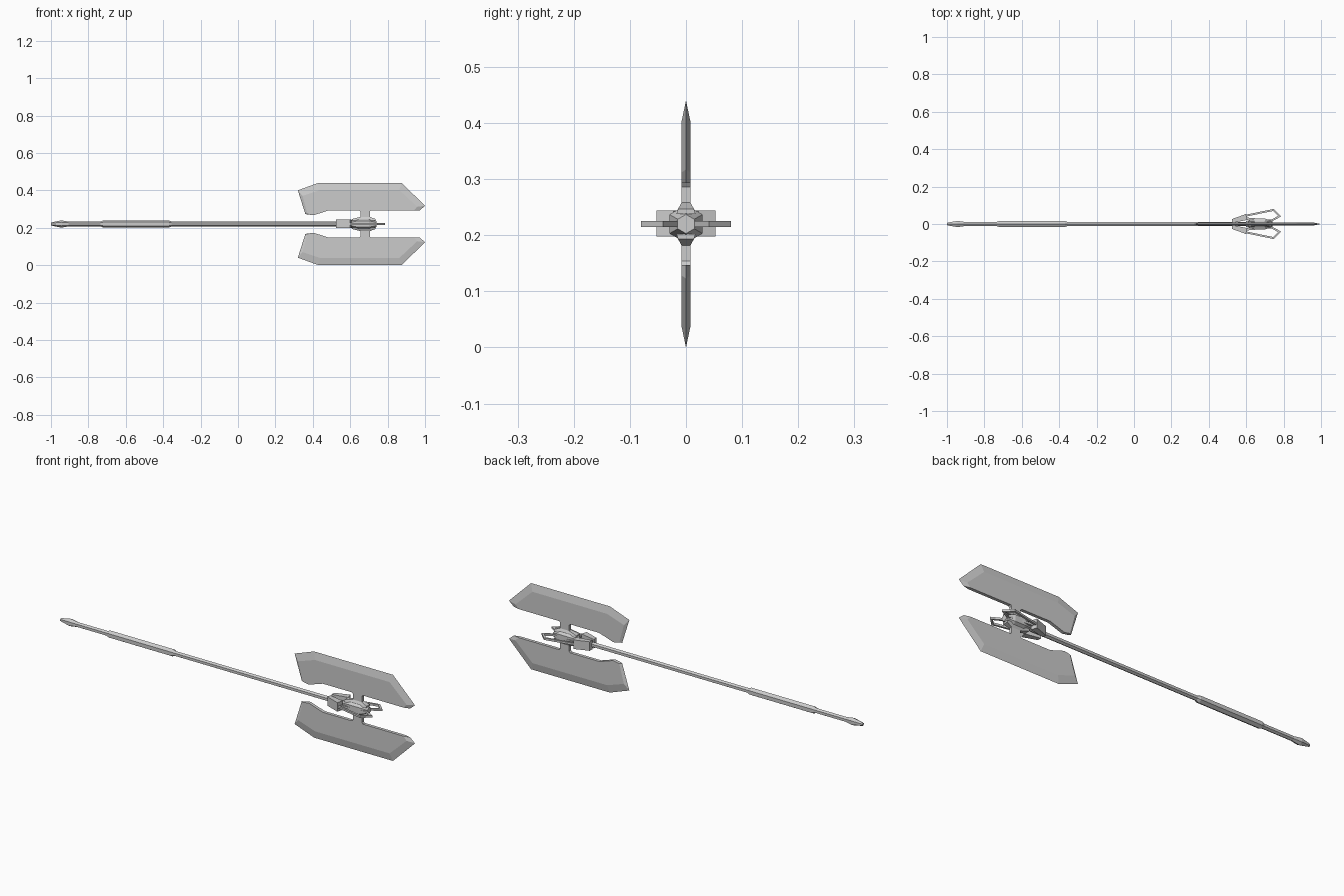
import bpy, bmesh, math
from mathutils import Vector

if "Cube" in bpy.data.objects:
    bpy.data.objects.remove(bpy.data.objects["Cube"])

CZ = 0.22  # height of the shaft axis


def make(name, rings, closed=False):
    """Skin equal-length rings of points; cap the ends or close the loop."""
    bm = bmesh.new()
    vs = [[bm.verts.new(p) for p in r] for r in rings]
    n = len(rings[0])
    pairs = list(zip(vs, vs[1:]))
    if closed:
        pairs.append((vs[-1], vs[0]))
    else:
        bm.faces.new(vs[0])
        bm.faces.new(vs[-1])
    for a, b in pairs:
        for i in range(n):
            j = (i + 1) % n
            bm.faces.new((a[i], a[j], b[j], b[i]))
    bmesh.ops.remove_doubles(bm, verts=bm.verts, dist=1e-5)
    bmesh.ops.recalc_face_normals(bm, faces=bm.faces)
    me = bpy.data.meshes.new(name)
    bm.to_mesh(me)
    bm.free()
    ob = bpy.data.objects.new(name, me)
    bpy.context.collection.objects.link(ob)
    return ob


def hex_lathe(name, stations):
    """Six-sided turned part along x from (x, radius) pairs, corner up."""
    return make(name, [[(x, r * math.sin(k * math.pi / 3), CZ + r * math.cos(k * math.pi / 3))
                        for k in range(6)] for x, r in stations])


# Shaft, grip, pommel and head core
hex_lathe("shaft", [(-0.93, 0.013), (0.62, 0.013)])
hex_lathe("grip", [(-0.735, 0.013), (-0.72, 0.019), (-0.37, 0.019), (-0.355, 0.013)])
hex_lathe("pommel", [(-1.0, 0.007), (-0.985, 0.011), (-0.945, 0.019), (-0.905, 0.013)])
hex_lathe("head_core", [(0.60, 0.018), (0.645, 0.034), (0.70, 0.034), (0.74, 0.017)])

# Blade outline and its raised flat; the last points form the blunt inner edge
rim = [(0.32, 0.18), (0.43, 0.22), (0.875, 0.22), (1.0, 0.097), (0.972, 0.073),
       (0.485, 0.073), (0.405, 0.047), (0.36, 0.053)]
flat = [(0.345, 0.15), (0.44, 0.182), (0.862, 0.182), (0.958, 0.092), (0.94, 0.073),
        (0.485, 0.073), (0.405, 0.047), (0.372, 0.053)]

for label, s in (("upper", 1), ("lower", -1)):
    def at(pts, y):
        return [(x, y, CZ + s * d) for x, d in pts]
    make(label + "_blade", [at(flat, -0.008), at(rim, 0), at(flat, 0.008)])

    # Strut between core and blade, flared at its foot
    def box(x0, x1, w, d):
        return [(x0, -w, CZ + s * d), (x1, -w, CZ + s * d), (x1, w, CZ + s * d), (x0, w, CZ + s * d)]
    make(label + "_strut", [box(0.61, 0.735, 0.017, 0.018), box(0.61, 0.735, 0.014, 0.027),
                            box(0.655, 0.705, 0.008, 0.038), box(0.655, 0.705, 0.008, 0.066),
                            box(0.645, 0.712, 0.008, 0.075)])

for label, s in (("left", 1), ("right", -1)):
    # Angled collar block
    foot = [(0.525, 0.006), (0.525, 0.027), (0.598, 0.053), (0.607, 0.022)]
    make(label + "_collar_block", [[(x, s * y, CZ + z) for x, y in foot] for z in (-0.022, 0.024)])

    # Thin looped side prong, mitred at each corner
    path = [Vector(p) for p in ((0.595, 0.044), (0.745, 0.075), (0.779, 0.042), (0.735, 0.018), (0.595, 0.03))]
    rings = []
    for i, p in enumerate(path):
        a = (p - path[i - 1]).normalized()
        b = (path[(i + 1) % len(path)] - p).normalized()
        na, nb = Vector((-a.y, a.x)), Vector((-b.y, b.x))
        m = (na + nb).normalized()
        m *= 0.005 / max(m.dot(na), 0.6)
        rings.append([(p.x + k * m.x, s * (p.y + k * m.y), CZ + z)
                      for k, z in ((1, -0.005), (1, 0.005), (-1, 0.005), (-1, -0.005))])
    make(label + "_prong", rings, closed=True)
